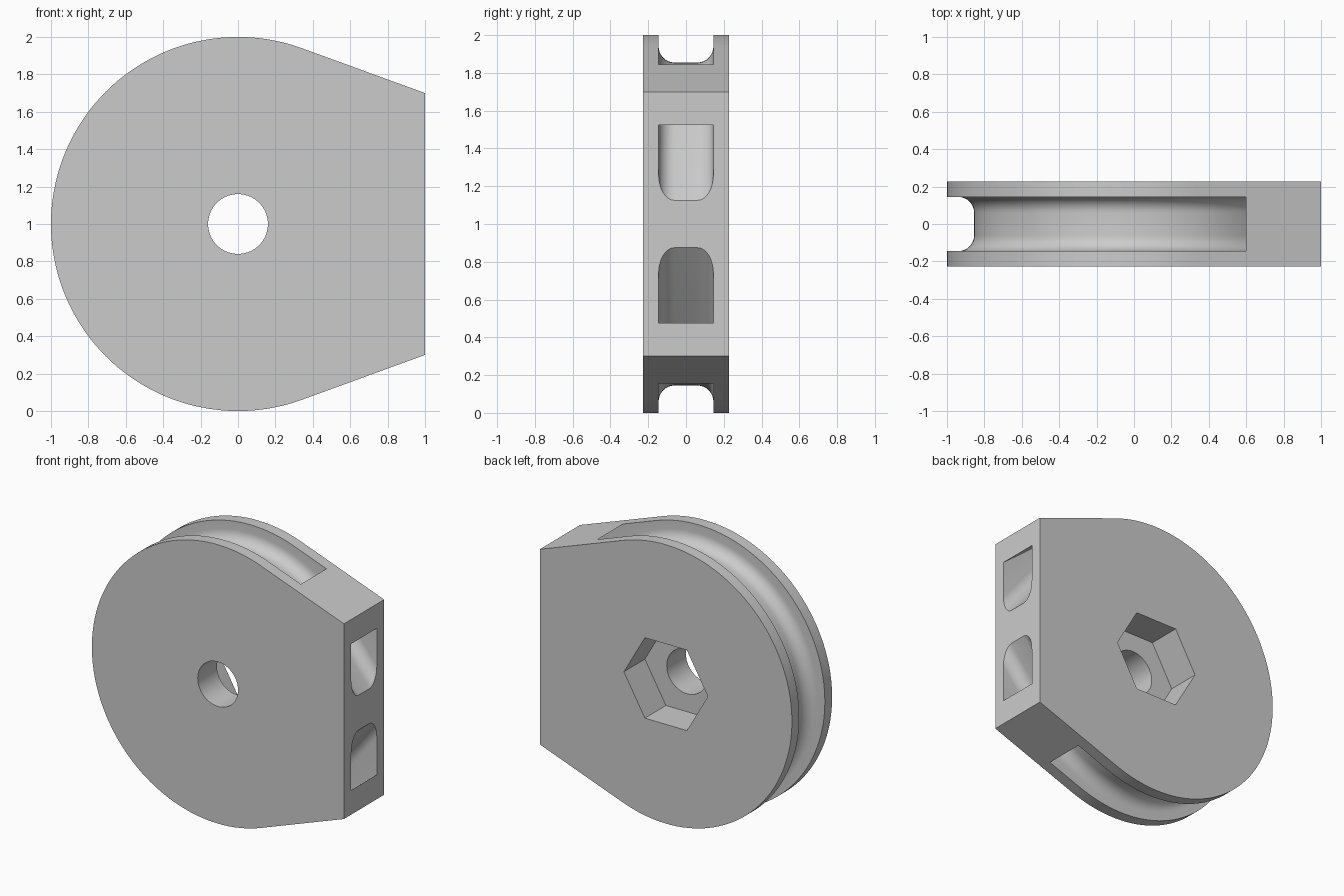
import bpy, bmesh
from math import sin, cos, pi, radians
from mathutils import Vector

if "Cube" in bpy.data.objects:
    bpy.data.objects.remove(bpy.data.objects["Cube"])

HALF = 0.228       # half thickness of the wheel block
SLOT = 0.145       # half width of the cord groove
FLOOR = 0.855      # radius of the groove floor
RIM = 1.041        # groove cutter radius, just outside the rim
ROUND = 0.085      # corner rounding of the groove floor

grey = bpy.data.materials.new("light_grey")
grey.use_nodes = True
grey.diffuse_color = (0.6, 0.6, 0.6, 1)
grey.node_tree.nodes["Principled BSDF"].inputs["Base Color"].default_value = (0.6, 0.6, 0.6, 1)


def loft(name, sections):
    """Skin closed sections of equal length and cap both ends."""
    bm = bmesh.new()
    rings = [[bm.verts.new(p) for p in s] for s in sections]
    n = len(rings[0])
    for a, b in zip(rings, rings[1:]):
        for i in range(n):
            j = (i + 1) % n
            bm.faces.new((a[i], a[j], b[j], b[i]))
    bm.faces.new(rings[0])
    bm.faces.new(rings[-1])
    bmesh.ops.recalc_face_normals(bm, faces=bm.faces)
    mesh = bpy.data.meshes.new(name)
    bm.to_mesh(mesh)
    bm.free()
    mesh.materials.append(grey)
    obj = bpy.data.objects.new(name, mesh)
    bpy.context.collection.objects.link(obj)
    return obj


def prism(name, outline, y0, y1):
    return loft(name, [[(x, y, z) for x, z in outline] for y in (y0, y1)])


def circle(r, count):
    return [(r * cos(2 * pi * i / count), 1 + r * sin(2 * pi * i / count)) for i in range(count)]


def polar(r, deg):
    return Vector((r * cos(radians(deg)), r * sin(radians(deg))))


def groove_section(inner, outer, rounding):
    """Slot cross-section between two points, with a rounded floor."""
    axis = (outer - inner).normalized()
    half = [(SLOT, (outer - inner).length)]
    for i in range(9):
        a = i * pi / 16
        half.append((SLOT - ROUND + ROUND * cos(a), rounding * (1 - sin(a))))
    ring = half + [(-y, d) for y, d in reversed(half)]
    points = []
    for y, d in ring:
        p = inner + axis * d
        points.append((p.x, y, p.y + 1))
    return points


# Body: round wheel with straight sides tangent to a flat end
outline = [(p.x, p.y + 1) for p in (polar(1, 70 + 220 * i / 88) for i in range(89))]
outline += [(1, 0.3), (1, 1.7)]
body = prism("pulley_block", outline, -HALF, HALF)

# Cord groove: round the wheel, then diving to the flat end on both sides
exit_path = []
for inner, outer, rounding in (
    ((1.1, 0.002), (1.1, 0.445), 0.135),
    ((1, 0.125), (1, 0.525), 0.135),
    (polar(FLOOR, 39.1), (0.80, 0.685), 0.09),
    (polar(FLOOR, 45), (0.71, 0.758), ROUND),
    (polar(FLOOR, 51), (0.63, 0.822), ROUND),
):
    exit_path.append((Vector(inner), Vector(outer), rounding))
arc = [(polar(FLOOR, a), polar(RIM, a), ROUND)
       for a in (57.5 + 245 * i / 98 for i in range(99))]
flip = Vector((1, -1))
mirrored = [(a * flip, b * flip, r) for a, b, r in reversed(exit_path)]
groove = loft("groove_cutter", [groove_section(*s) for s in exit_path + arc + mirrored])

# Axle hole and hexagonal nut pocket in the back
hole = prism("axle_hole_cutter", circle(0.16, 64), -0.5, 0.5)
pocket = prism("nut_pocket_cutter", circle(0.333, 6), -0.01, 0.5)

bpy.context.view_layer.objects.active = body
body.select_set(True)
for cutter in (groove, hole, pocket):
    cutter.hide_render = True
    mod = body.modifiers.new(cutter.name, "BOOLEAN")
    mod.operation = "DIFFERENCE"
    mod.solver = "EXACT"
    mod.object = cutter
    bpy.ops.object.modifier_apply(modifier=mod.name)
    bpy.data.objects.remove(cutter)

bpy.ops.object.shade_smooth_by_angle(angle=radians(25))
